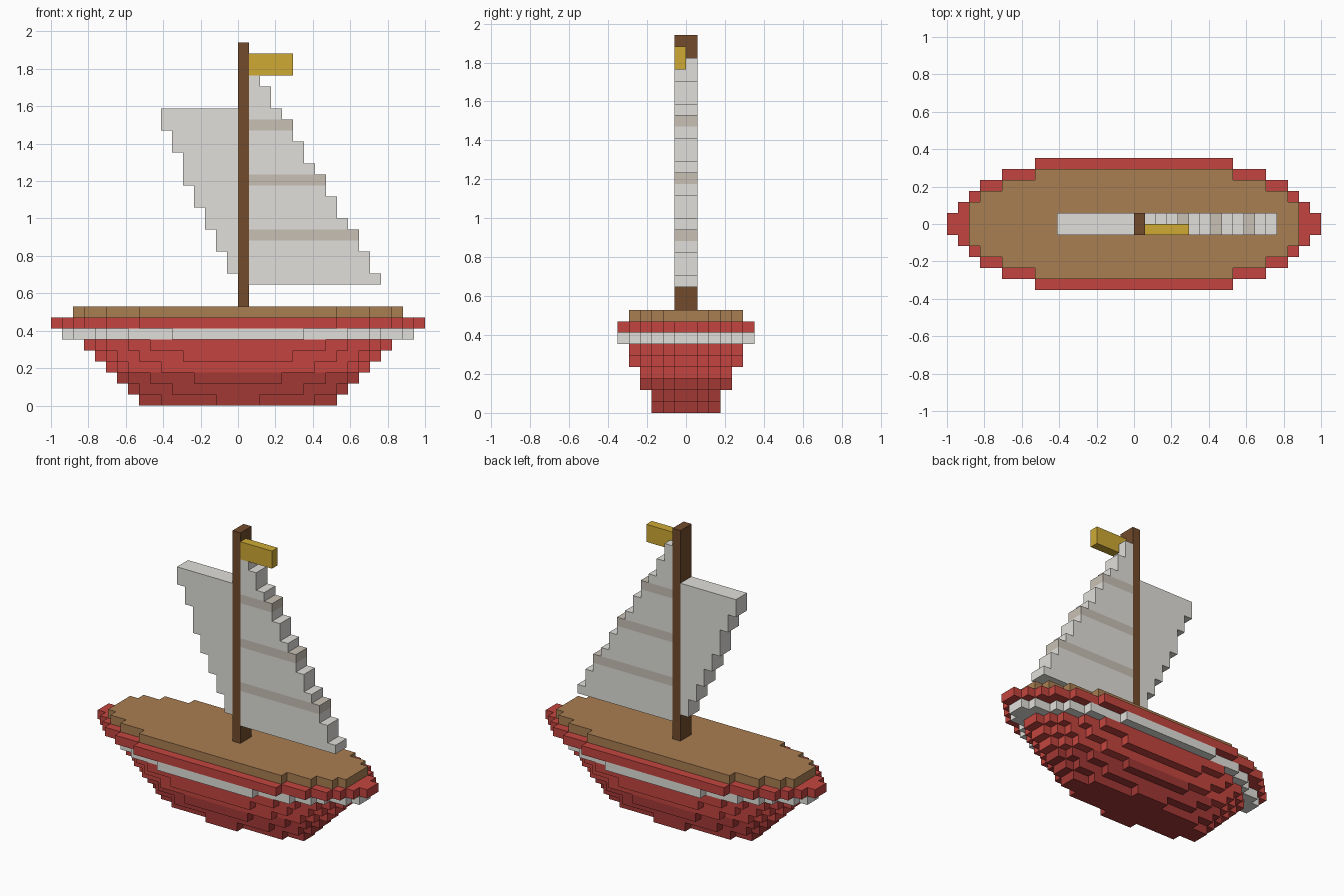
import bpy, bmesh
from mathutils import Vector

if "Cube" in bpy.data.objects:
    bpy.data.objects.remove(bpy.data.objects["Cube"])

U = 2 / 34          # edge length of one block
cells = {}          # block position -> part name

COLORS = {
    "keel": (0.36, 0.04, 0.035), "hull": (0.55, 0.06, 0.05),
    "hull_stripe": (0.75, 0.74, 0.70), "deck": (0.40, 0.21, 0.085),
    "mast": (0.17, 0.07, 0.025), "main_sail": (0.75, 0.74, 0.70),
    "sail_bands": (0.58, 0.53, 0.46), "fore_sail": (0.75, 0.74, 0.70),
    "flag": (0.62, 0.40, 0.035),
}


def box(part, x0, x1, y0, y1, z0, z1):
    """Fill a range of blocks (upper limits excluded)."""
    for x in range(x0, x1):
        for y in range(y0, y1):
            for z in range(z0, z1):
                cells[x, y, z] = part


# Hull: per layer, the half length of each row going out from the centre line
layers = [
    ("keel", [9, 7, 2]), ("keel", [10, 9, 6]), ("keel", [11, 10, 8, 4]),
    ("hull", [12, 11, 10, 7]), ("hull", [13, 12, 11, 9, 5]),
    ("hull", [14, 13, 12, 10, 8]),
    ("hull_stripe", [16, 15, 13, 12, 10, 6]),
    ("hull", [17, 16, 15, 14, 12, 9]),
    ("deck", [15, 15, 14, 12, 9]),
]
for z, (part, rows) in enumerate(layers):
    for y, half in enumerate(rows):
        box(part, -half, half, y, y + 1, z, z + 1)
        box(part, -half, half, -y - 1, -y, z, z + 1)

# Main sail: narrows upward in steps, with three darker bands
z = 11
for end, height in zip(range(13, 1, -1), [1, 2, 2, 1, 2, 2, 1, 2, 2, 1, 2, 2]):
    for k in range(z, z + height):
        box("sail_bands" if k in (15, 20, 25) else "main_sail",
            1, end, -1, 1, k, k + 1)
    z += height

# Fore sail: widens upward in steps
z = 12
for width, height in zip(range(1, 8), [2, 2, 2, 2, 3, 2, 2]):
    box("fore_sail", -width, 0, -1, 1, z, z + height)
    z += height

# Mast and flag
box("mast", 0, 1, -1, 1, 9, 33)
box("flag", 1, 5, -1, 0, 30, 32)


def build(part):
    """Make a mesh from the exposed block faces of one part."""
    bm = bmesh.new()
    verts = {}

    def vert(p):
        if p not in verts:
            verts[p] = bm.verts.new(Vector(p) * U)
        return verts[p]

    for c in [c for c, name in cells.items() if name == part]:
        for axis in range(3):
            a, b = (axis + 1) % 3, (axis + 2) % 3
            for side in (0, 1):
                n = list(c)
                n[axis] += 2 * side - 1
                if tuple(n) in cells:
                    continue
                loop = []
                for da, db in ((0, 0), (1, 0), (1, 1), (0, 1)):
                    p = list(c)
                    p[axis] += side
                    p[a] += da
                    p[b] += db
                    loop.append(vert(tuple(p)))
                bm.faces.new(loop if side else loop[::-1])
    mesh = bpy.data.meshes.new(part)
    bm.to_mesh(mesh)
    bm.free()
    mat = bpy.data.materials.new(part + "_color")
    mat.diffuse_color = (*COLORS[part], 1)
    mat.use_nodes = True
    mat.node_tree.nodes["Principled BSDF"].inputs["Base Color"].default_value = mat.diffuse_color
    mesh.materials.append(mat)
    bpy.context.collection.objects.link(bpy.data.objects.new(part, mesh))


for part in COLORS:
    build(part)
